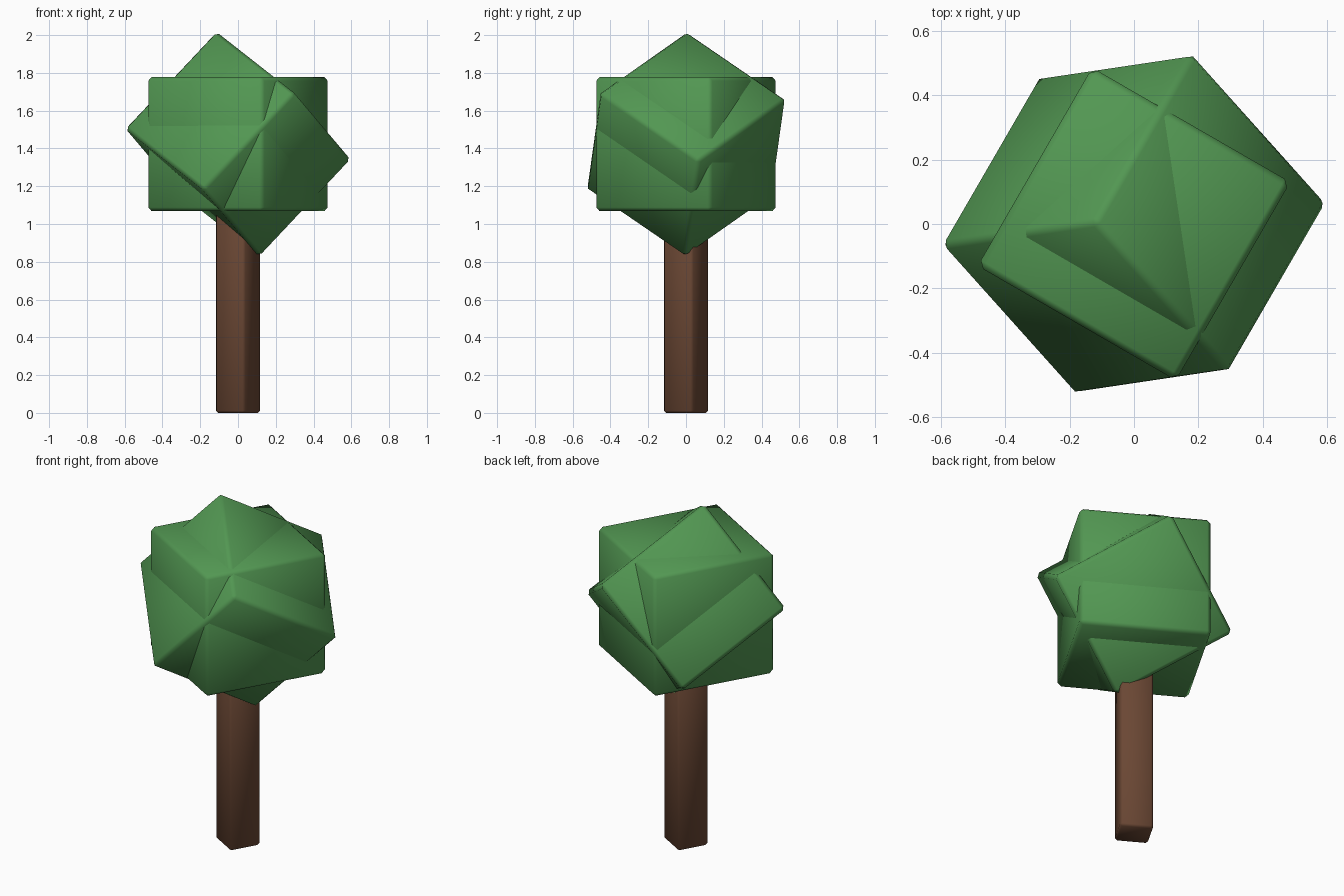
import bpy
from math import radians
from mathutils import Matrix, Vector

if "Cube" in bpy.data.objects:
    bpy.data.objects.remove(bpy.data.objects["Cube"], do_unlink=True)


def make_material(name, rgb):
    mat = bpy.data.materials.new(name)
    mat.use_nodes = True
    mat.diffuse_color = (*rgb, 1)
    mat.node_tree.nodes["Principled BSDF"].inputs["Base Color"].default_value = (*rgb, 1)
    return mat


def soft_box(name, size, center, rotation, bevel, mat):
    """Box with chamfered edges and smooth shading."""
    bpy.ops.mesh.primitive_cube_add(size=1)
    obj = bpy.context.object
    obj.name = name
    obj.data.transform(Matrix.Diagonal((*size, 1)))
    obj.matrix_world = Matrix.Translation(center) @ rotation.to_4x4()
    mod = obj.modifiers.new("Chamfer", 'BEVEL')
    mod.width = bevel
    mod.segments = 1
    obj.data.materials.append(mat)
    bpy.ops.object.shade_smooth()
    return obj


leaf_green = make_material("leaf green", (0.085, 0.31, 0.085))
bark_brown = make_material("bark brown", (0.145, 0.063, 0.034))

turn = Matrix.Rotation(radians(-30), 3, 'Z')

# Tilt that stands the second block on one corner
u = Vector((0.47, 0.07, 0.50)).normalized()
v = Vector((-0.29, -0.515, 0.363))
v = (v - u * v.dot(u)).normalized()
tilt = Matrix((u, v, u.cross(v))).transposed()

# Trunk
soft_box("trunk", (0.18, 0.18, 1.3), (0, 0, 0.65), turn, 0.012, bark_brown)

# Foliage: one upright block and one tilted block sharing a centre
leaf_center = (0, 0, 1.423)
side = 0.71
soft_box("upright_foliage", (side,) * 3, leaf_center, turn, 0.02, leaf_green)
soft_box("tilted_foliage", (side,) * 3, leaf_center, tilt, 0.02, leaf_green)
